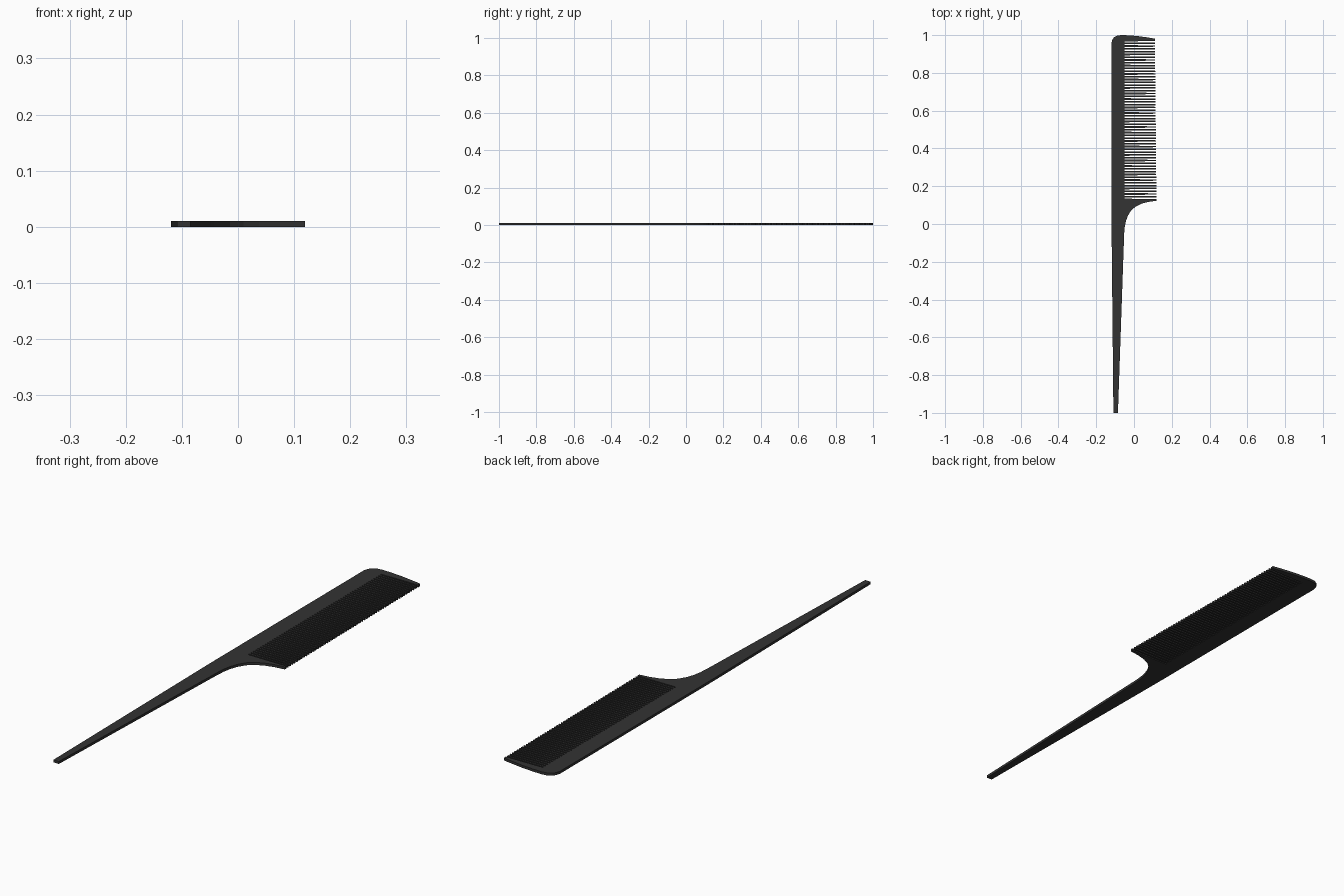
import bpy, bmesh

if "Cube" in bpy.data.objects:
    bpy.data.objects.remove(bpy.data.objects["Cube"])

THICK = 0.01
TEETH = 56
ROOT_X = -0.05            # where the teeth leave the spine
Y0, Y1 = 0.133, 0.968     # toothed span

mat = bpy.data.materials.new("charcoal black")
mat.diffuse_color = (0.033, 0.033, 0.033, 1)
mat.use_nodes = True
mat.node_tree.nodes["Principled BSDF"].inputs["Base Color"].default_value = mat.diffuse_color


def tip_x(y):
    # tooth tips drift slightly inward toward the far end
    t = (y - Y0) / (Y1 - Y0)
    return 0.119 - 0.008 * t


# tapered tail and curved shoulder up to the first end guard
outline = [(-0.109, -1), (-0.085, -1), (-0.052, -0.05), (-0.049, -0.015),
           (-0.043, 0.015), (-0.032, 0.045), (-0.014, 0.073), (0.01, 0.093),
           (0.038, 0.107), (0.075, 0.117), (0.119, 0.123)]

# comb of gaps: each gap is narrow at the root and wider at the tip
pitch = (Y1 - Y0) / (TEETH + 0.5)
for i in range(TEETH + 1):
    c = Y0 + pitch * (i + 0.25)
    tip, root = pitch * 0.25, pitch * 0.19
    x = tip_x(c)
    outline += [(x, c - tip), (ROOT_X, c - root), (ROOT_X, c + root), (x, c + tip)]

# rounded far end and straight back
outline += [(0.111, 0.981), (0.07, 0.988), (0.02, 0.995), (-0.03, 0.999),
            (-0.07, 1.0), (-0.09, 0.997), (-0.106, 0.988), (-0.115, 0.975),
            (-0.119, 0.957), (-0.119, 0.0)]

# extrude the outline into a flat plate
bm = bmesh.new()
face = bm.faces.new([bm.verts.new((x, y, 0)) for x, y in outline])
ext = bmesh.ops.extrude_face_region(bm, geom=[face])
top = [g for g in ext["geom"] if isinstance(g, bmesh.types.BMVert)]
bmesh.ops.translate(bm, verts=top, vec=(0, 0, THICK))
bmesh.ops.recalc_face_normals(bm, faces=bm.faces)
bmesh.ops.triangulate(bm, faces=[f for f in bm.faces if len(f.verts) > 4])
mesh = bpy.data.meshes.new("tail_comb")
bm.to_mesh(mesh)
bm.free()
mesh.materials.append(mat)
comb = bpy.data.objects.new("tail_comb", mesh)
bpy.context.collection.objects.link(comb)
